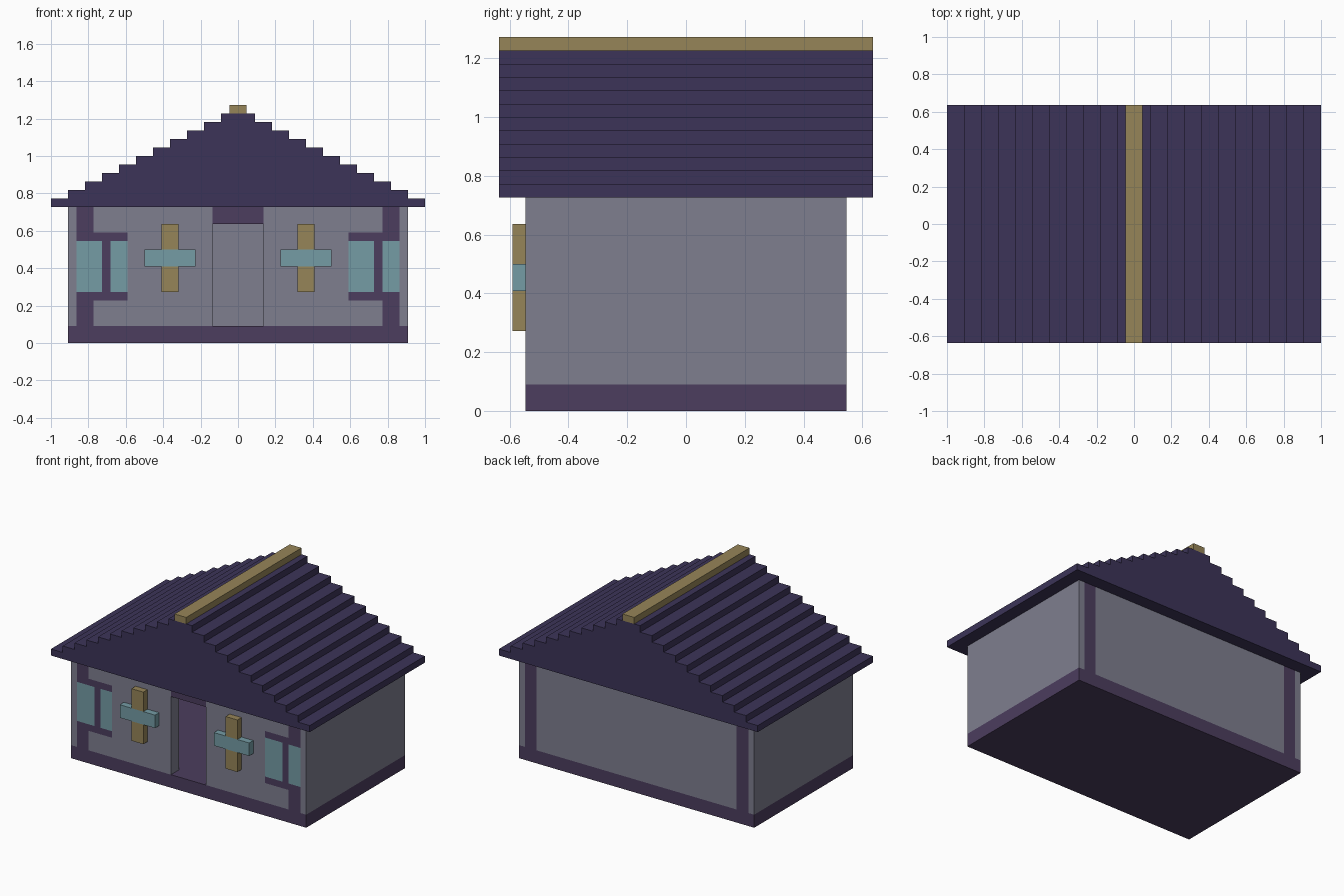
import bpy, bmesh

if "Cube" in bpy.data.objects:
    bpy.data.objects.remove(bpy.data.objects["Cube"])

U = 1 / 22  # one block of the stepped grid


def material(name, r, g, b):
    m = bpy.data.materials.new(name)
    m.diffuse_color = [((c / 255 + 0.055) / 1.055) ** 2.4 for c in (r, g, b)] + [1]
    m.use_nodes = True
    m.node_tree.nodes["Principled BSDF"].inputs["Base Color"].default_value = m.diffuse_color
    return m


STONE = material("stone", 126, 126, 143)
PLUM = material("plum_wood", 76, 61, 94)
ROOF = material("roof_tile", 60, 52, 88)
TAN = material("tan_wood", 150, 133, 88)
GLASS = material("glass", 117, 156, 165)


def extrude(name, profile, y0, y1, mat):
    """Extrude an x-z outline (in blocks) along y."""
    bm = bmesh.new()
    face = bm.faces.new([bm.verts.new((x * U, y0 * U, z * U)) for x, z in profile])
    new = bmesh.ops.extrude_face_region(bm, geom=[face])["geom"]
    moved = [v for v in new if isinstance(v, bmesh.types.BMVert)]
    bmesh.ops.translate(bm, verts=moved, vec=(0, (y1 - y0) * U, 0))
    bmesh.ops.recalc_face_normals(bm, faces=bm.faces)
    me = bpy.data.meshes.new(name)
    bm.to_mesh(me)
    bm.free()
    me.materials.append(mat)
    ob = bpy.data.objects.new(name, me)
    bpy.context.collection.objects.link(ob)
    return ob


def box(name, x0, x1, y0, y1, z0, z1, mat):
    return extrude(name, [(x0, z0), (x1, z0), (x1, z1), (x0, z1)], y0, y1, mat)


def pair(name, x0, x1, *rest):
    """The same box on the right and mirrored on the left."""
    box(name + "_right", x0, x1, *rest)
    box(name + "_left", -x1, -x0, *rest)


# Base and floor
box("base_floor", -20, 20, -12, 12, 0, 2, PLUM)

# Side and back walls with timber posts
pair("side_wall", 19, 20, -12, 12, 2, 16, STONE)
box("back_wall", -17, 17, 10, 12, 2, 16, STONE)
pair("back_post", 17, 19, 10, 12, 2, 16, PLUM)

# Front wall around the open doorway
F = (-12, -10)
pair("front_wall", 3, 13, *F, 2, 16, STONE)
pair("wall_below_window", 13, 17, *F, 2, 5, STONE)
pair("wall_above_window", 13, 17, *F, 13, 16, STONE)
box("door_lintel", -3, 3, *F, 14, 16, PLUM)

# Front posts and window frames
pair("lower_post", 17, 19, *F, 2, 5, PLUM)
pair("upper_post", 17, 19, *F, 13, 16, PLUM)
pair("window_sill", 13, 19, *F, 5, 6, PLUM)
pair("window_head", 13, 19, *F, 12, 13, PLUM)

# Panes: wide pane, mullion, narrow pane, same order on both sides
for side, x in (("left", -19), ("right", 13)):
    box("wide_pane_" + side, x, x + 3, *F, 6, 12, GLASS)
    box("mullion_" + side, x + 3, x + 4, *F, 6, 12, PLUM)
    box("narrow_pane_" + side, x + 4, x + 6, *F, 6, 12, GLASS)

# Raised cross ornaments
pair("cross_bar", 5, 11, -13, -12, 9, 11, GLASS)
pair("cross_lower", 7, 9, -13, -12, 6, 9, TAN)
pair("cross_upper", 7, 9, -13, -12, 11, 14, TAN)

# Stepped gable roof and ridge beam
right = []
for i in range(11):
    w = 22 - 2 * i
    right += [(w, 16 + i), (w, 17 + i)]
extrude("stepped_roof", right + [(-x, z) for x, z in reversed(right)], -14, 14, ROOF)
box("ridge_beam", -1, 1, -14, 14, 27, 28, TAN)
